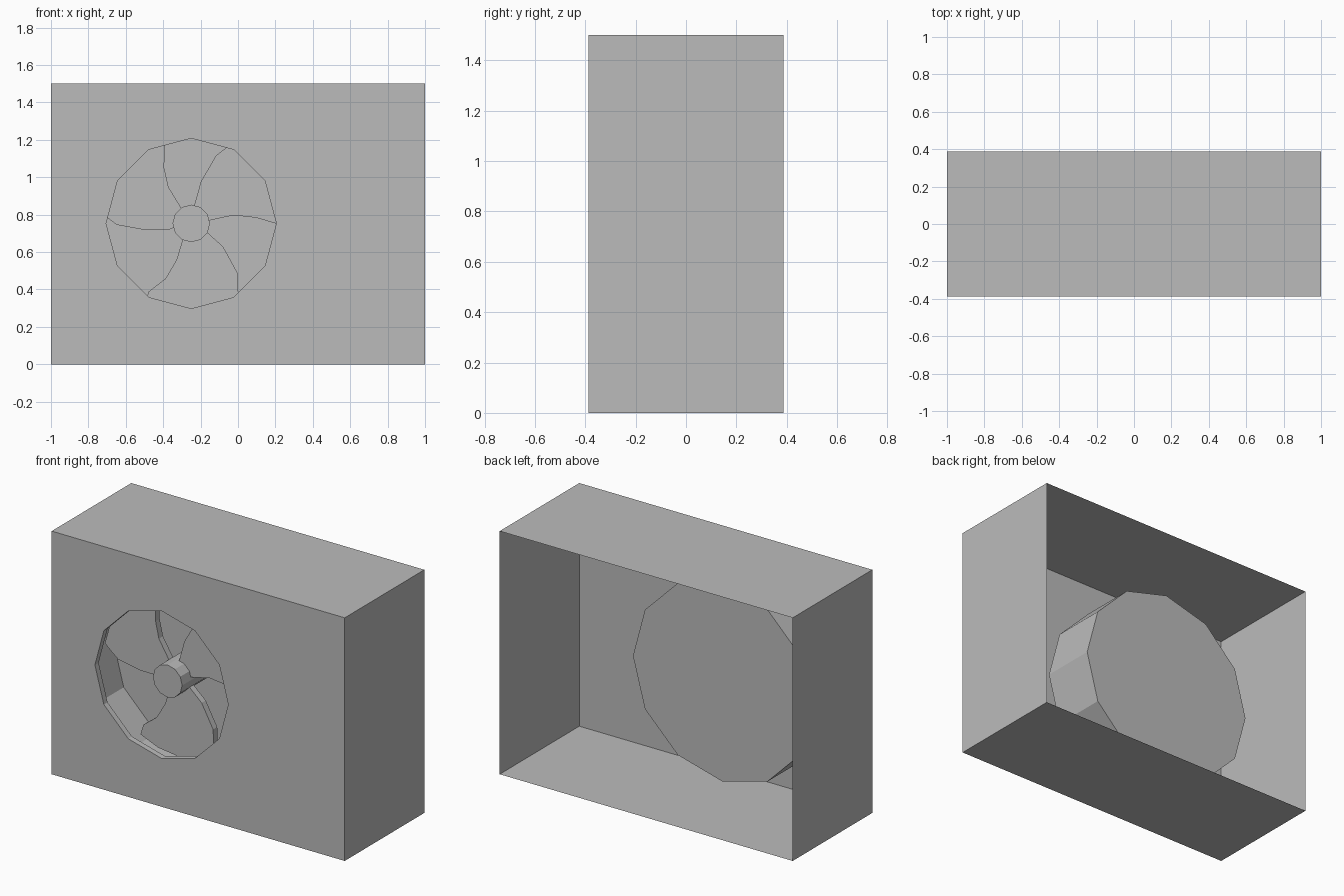
import bpy, bmesh
from math import sin, cos, radians

if "Cube" in bpy.data.objects:
    bpy.data.objects.remove(bpy.data.objects["Cube"], do_unlink=True)

W, D, H = 1.0, 0.388, 1.5          # half width, half depth, height
CX, CZ = -0.25, 0.753              # fan axis
HOLE, DRUM, HUB, TIP = 0.455, 0.612, 0.1, 0.495
SIDES = 12

grey = bpy.data.materials.new("plain_grey")
grey.use_nodes = True
grey.diffuse_color = (0.5, 0.5, 0.5, 1)
grey.node_tree.nodes["Principled BSDF"].inputs["Base Color"].default_value = (0.5, 0.5, 0.5, 1)


def finish(name, bm):
    mesh = bpy.data.meshes.new(name)
    bm.to_mesh(mesh)
    bm.free()
    mesh.materials.append(grey)
    obj = bpy.data.objects.new(name, mesh)
    bpy.context.collection.objects.link(obj)
    return obj


def polar(r, deg, y):
    return (CX + r * cos(radians(deg)), y, CZ + r * sin(radians(deg)))


def ring(bm, r, y):
    return [bm.verts.new(polar(r, i * 360 / SIDES, y)) for i in range(SIDES)]


def bridge(bm, a, b):
    n = len(a)
    for i in range(n):
        j = (i + 1) % n
        bm.faces.new((a[i], a[j], b[j], b[i]))


def loop_edges(bm, verts):
    return [bm.edges.new((v, verts[(i + 1) % len(verts)])) for i, v in enumerate(verts)]


# Casing: open-backed box whose front panel has a round opening
bm = bmesh.new()
corners = [(-W, 0), (W, 0), (W, H), (-W, H)]
front = [bm.verts.new((x, -D, z)) for x, z in corners]
back = [bm.verts.new((x, D, z)) for x, z in corners]
edges = loop_edges(bm, front) + loop_edges(bm, ring(bm, HOLE, -D))
bmesh.ops.triangle_fill(bm, edges=edges, use_beauty=True, normal=(0, -1, 0))
bridge(bm, back, front)
bmesh.ops.recalc_face_normals(bm, faces=bm.faces)
finish("casing", bm)

# Drum: short lip, step outward, wall and closed back
bm = bmesh.new()
profile = [(HOLE, -D), (HOLE, -0.352), (DRUM, -0.352), (DRUM, 0)]
rings = [ring(bm, r, y) for r, y in profile]
for a, b in zip(rings, rings[1:]):
    bridge(bm, b, a)
bm.faces.new(reversed(rings[-1]))
bmesh.ops.recalc_face_normals(bm, faces=bm.faces)
finish("fan_drum", bm)

# Hub: plain cylinder standing on the drum back
bm = bmesh.new()
hub_front, hub_back = ring(bm, HUB, -0.33), ring(bm, HUB, 0)
bridge(bm, hub_front, hub_back)
bm.faces.new(hub_front)
bmesh.ops.recalc_face_normals(bm, faces=bm.faces)
finish("fan_hub", bm)

# Blades: each has two curved edges (radius, angle), hub to tip, and a round tip
blades = {
    "upper_left": ([(.09, 193), (.13, 196), (.25, 188), (.4, 181), (.45, 176)],
                   [(.09, 123), (.23, 122), (.33, 116), (.44, 109)]),
    "upper_right": ([(.09, 81), (.23, 77), (.385, 70), (.45, 65)],
                    [(.09, 9), (.23, 11), (.35, 5), (.45, 0)]),
    "lower": ([(.09, 332), (.21, 324), (.364, 313), (.45, 304)],
              [(.09, 241), (.21, 248), (.325, 245), (.43, 238)]),
}
for name, (lead, trail) in blades.items():
    start, end = lead[-1][1] - 4, trail[-1][1] + 2
    tip = [(TIP, start + (end - start) * i / 4) for i in range(5)]
    outline = lead + tip + trail[::-1]
    bm = bmesh.new()
    face = bm.faces.new([bm.verts.new(polar(r, a, -0.24)) for r, a in outline])
    grown = bmesh.ops.extrude_face_region(bm, geom=[face], use_keep_orig=True)["geom"]
    moved = [v for v in grown if isinstance(v, bmesh.types.BMVert)]
    bmesh.ops.translate(bm, verts=moved, vec=(0, 0.04, 0))
    bmesh.ops.recalc_face_normals(bm, faces=bm.faces)
    finish("fan_blade_" + name, bm)
